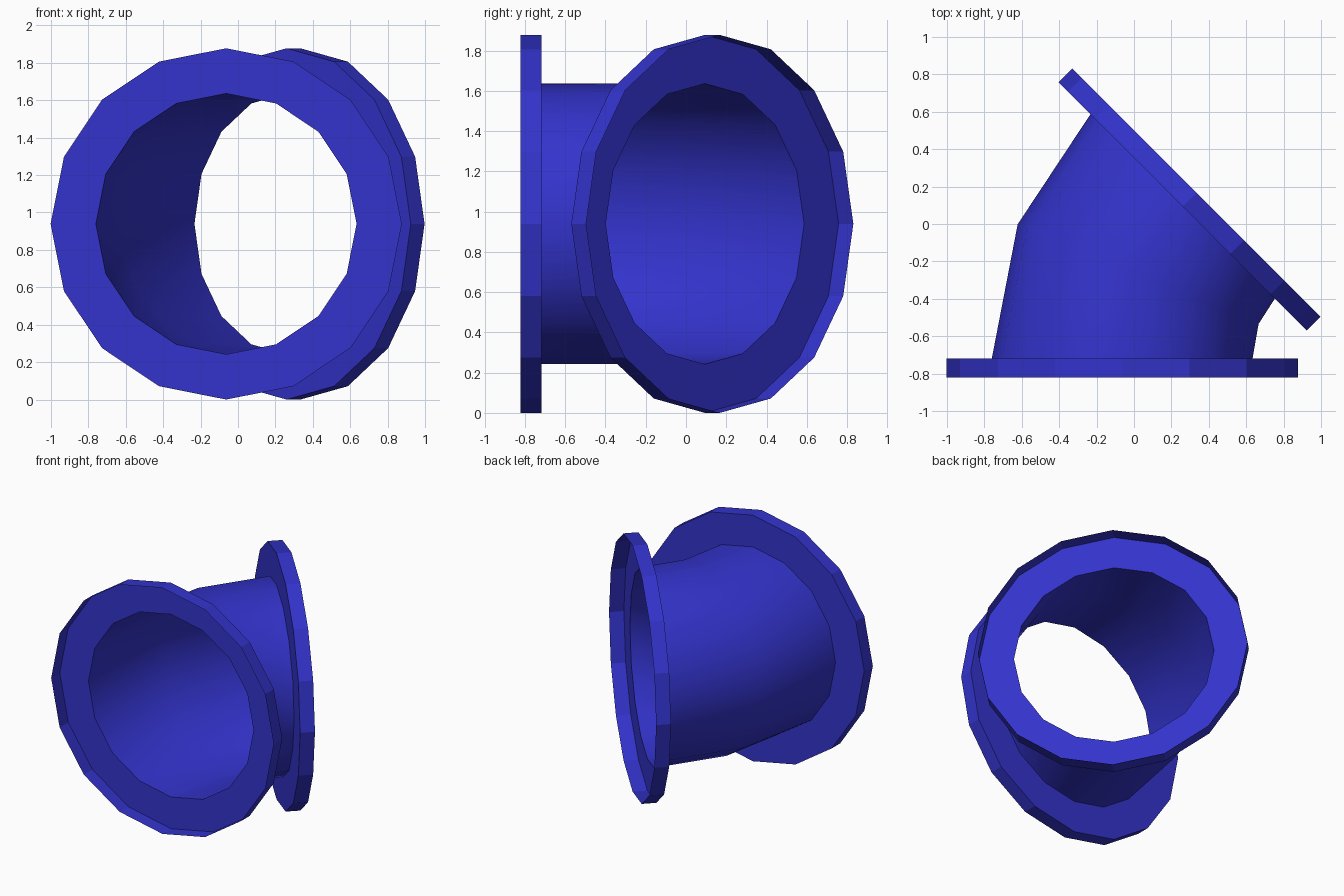
import bpy, bmesh, math
from mathutils import Matrix, Vector

if "Cube" in bpy.data.objects:
    bpy.data.objects.remove(bpy.data.objects["Cube"])

SIDES = 16
R_PIPE, R_FLANGE, LIP = 0.697, 0.939, 0.104
Z = 0.939

blue = bpy.data.materials.new("pipe blue")
blue.diffuse_color = (0.033, 0.033, 0.604, 1)
blue.use_nodes = True
blue.node_tree.nodes["Principled BSDF"].inputs["Base Color"].default_value = blue.diffuse_color


def ring(bm, x, y, turn, radius):
    """Ring of vertices whose axis is +y turned clockwise by `turn` degrees."""
    rot = Matrix.Rotation(-math.radians(turn), 3, 'Z')
    verts = []
    for i in range(SIDES):
        a = 2 * math.pi * i / SIDES
        p = rot @ Vector((radius * math.cos(a), 0, radius * math.sin(a)))
        verts.append(bm.verts.new(p + Vector((x, y, Z))))
    return verts


def build(name, rings, smooth):
    """Skin a list of rings (x, y, turn, radius) into an open shell."""
    bm = bmesh.new()
    loops = [ring(bm, *r) for r in rings]
    for a, b in zip(loops, loops[1:]):
        for i in range(SIDES):
            j = (i + 1) % SIDES
            f = bm.faces.new((a[i], b[i], b[j], a[j]))
            f.smooth = smooth
    # make the normals point away from the pipe axis
    bm.normal_update()
    mid = sum((v.co for v in bm.verts), Vector()) / len(bm.verts)
    if sum((f.calc_center_median() - mid).dot(f.normal) for f in bm.faces) < 0:
        bmesh.ops.reverse_faces(bm, faces=bm.faces[:])
    mesh = bpy.data.meshes.new(name)
    bm.to_mesh(mesh)
    bm.free()
    mesh.materials.append(blue)
    ob = bpy.data.objects.new(name, mesh)
    bpy.context.collection.objects.link(ob)


# pipe bent through 45 degrees in two segments
start, end = (-0.063, -0.718, 0), (0.26, 0.094, 45)
build("bent_pipe", [(*start, R_PIPE), (0.022, -0.268, 22.5, R_PIPE), (*end, R_PIPE)], True)

# open-fronted flanges: ring plate with a lip pointing away from the pipe
for name, (x, y, turn), out in (("front_flange", start, -1), ("angled_flange", end, 1)):
    t = math.radians(turn)
    tip = (x + out * LIP * math.sin(t), y + out * LIP * math.cos(t), turn)
    build(name, [(x, y, turn, R_PIPE), (x, y, turn, R_FLANGE), (*tip, R_FLANGE)], False)
